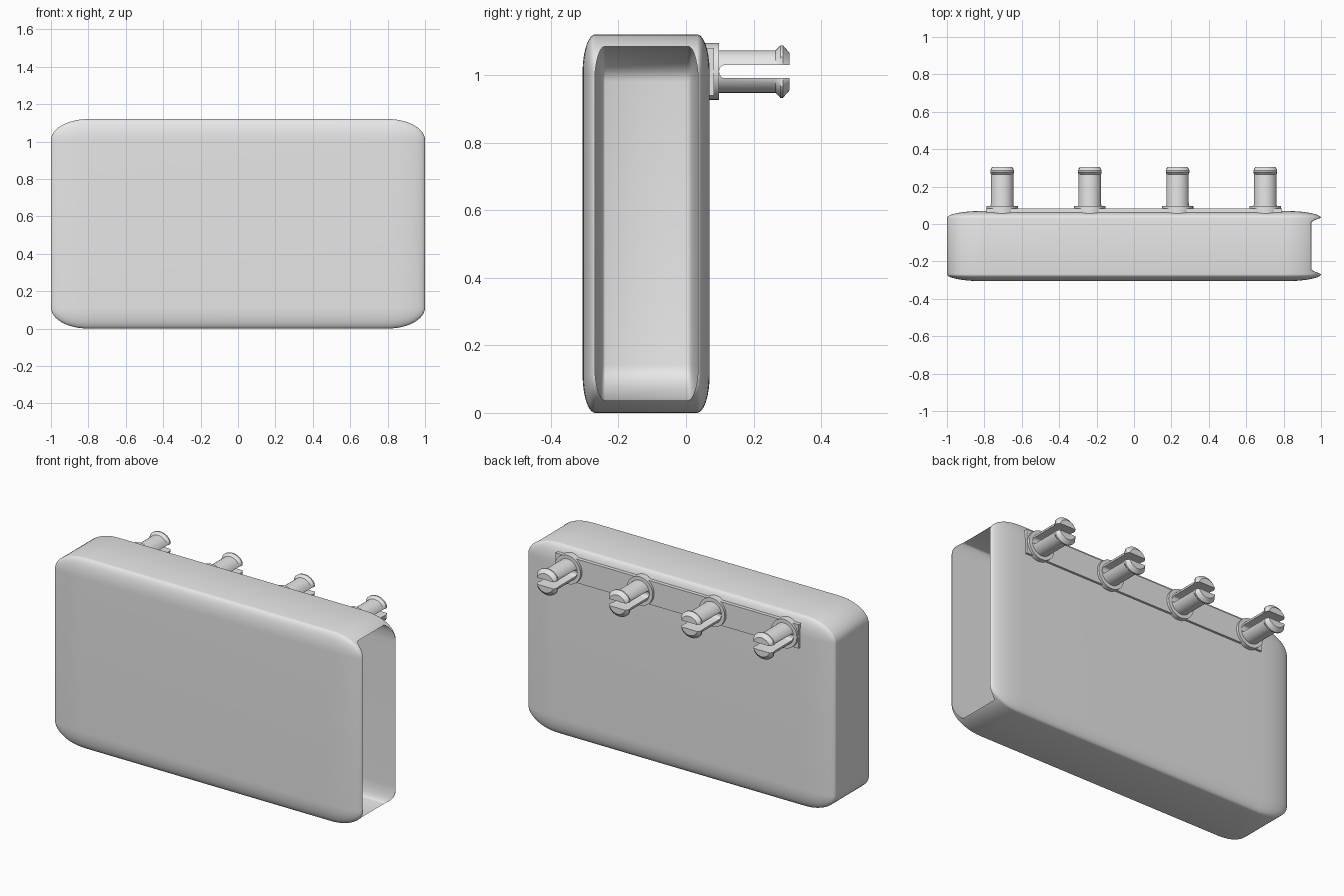
import bpy, bmesh, math
from mathutils import Matrix, Vector

if "Cube" in bpy.data.objects:
    bpy.data.objects.remove(bpy.data.objects["Cube"])

# Single grey material
GREY = (0.8, 0.8, 0.8, 1)
grey = bpy.data.materials.new("plain_grey")
grey.use_nodes = True
grey.diffuse_color = GREY
grey.node_tree.nodes["Principled BSDF"].inputs["Base Color"].default_value = GREY


def make_object(name, bm):
    bmesh.ops.recalc_face_normals(bm, faces=bm.faces)
    mesh = bpy.data.meshes.new(name)
    bm.to_mesh(mesh)
    bm.free()
    mesh.materials.append(grey)
    obj = bpy.data.objects.new(name, mesh)
    bpy.context.collection.objects.link(obj)
    return obj


def box(name, low, high, roundness=0):
    """Box whose rounding stretches with its proportions."""
    low, high = Vector(low), Vector(high)
    bm = bmesh.new()
    bmesh.ops.create_cube(bm, size=2)
    if roundness:
        bmesh.ops.bevel(bm, geom=bm.edges[:], offset=roundness, segments=12,
                        profile=0.5, affect='EDGES')
    size = Matrix.Diagonal((high - low) / 2).to_4x4()
    bm.transform(Matrix.Translation((low + high) / 2) @ size)
    return make_object(name, bm)


def activate(obj):
    bpy.ops.object.select_all(action='DESELECT')
    obj.select_set(True)
    bpy.context.view_layer.objects.active = obj


def cut(obj, cutter):
    mod = obj.modifiers.new("cut", 'BOOLEAN')
    mod.operation = 'DIFFERENCE'
    mod.solver = 'EXACT'
    mod.object = cutter
    activate(obj)
    bpy.ops.object.modifier_apply(modifier=mod.name)
    bpy.data.objects.remove(cutter)


def smooth(obj, angle):
    activate(obj)
    bpy.ops.object.shade_smooth_by_angle(angle=math.radians(angle))


# Hollow case, open at its left end
case = box("case", (-1, -0.306, 0), (1, 0.07, 1.12), 0.2)
cut(case, box("cavity", (-0.95, -0.27, 0.037), (1.6, 0.036, 1.085), 0.2))
smooth(case, 35)

# Mounting strip behind the pegs
PEG_Z = 1.01
box("mounting_strip", (-0.79, 0.045, PEG_Z - 0.07), (0.79, 0.083, PEG_Z + 0.07))

# Turned peg outline: radius, distance along y
PEG_PROFILE = [(0, 0.045), (0.084, 0.045), (0.084, 0.097), (0.063, 0.097),
               (0.063, 0.265), (0.0775, 0.279), (0.0775, 0.287),
               (0.056, 0.306), (0, 0.306)]


def split_peg(name, x):
    bm = bmesh.new()
    verts = [bm.verts.new((0, y, r)) for r, y in PEG_PROFILE]
    edges = [bm.edges.new(pair) for pair in zip(verts, verts[1:])]
    bmesh.ops.spin(bm, geom=verts + edges, cent=(0, 0, 0), axis=(0, 1, 0),
                   angle=math.tau, steps=32)
    bmesh.ops.remove_doubles(bm, verts=bm.verts, dist=0.0002)
    # Flat sides on the snap head
    for v in bm.verts:
        if v.co.y > 0.26:
            v.co.x = max(-0.063, min(0.063, v.co.x))
    bm.transform(Matrix.Translation((x, 0, PEG_Z)))
    peg = make_object(name, bm)

    # Slot with a rounded inner end
    bm = bmesh.new()
    outline = [(0.4, 0.0195)]
    for i in range(9):
        a = math.pi * i / 8
        outline.append((0.113 - 0.015 * math.sin(a), 0.0195 * math.cos(a)))
    outline.append((0.4, -0.0195))
    face = bm.faces.new([bm.verts.new((x - 0.2, y, PEG_Z + z)) for y, z in outline])
    side = bmesh.ops.extrude_face_region(bm, geom=[face])["geom"]
    bmesh.ops.translate(bm, vec=(0.4, 0, 0),
                        verts=[g for g in side if isinstance(g, bmesh.types.BMVert)])
    cut(peg, make_object("slot", bm))
    smooth(peg, 30)


for number, x in enumerate((-0.705, -0.236, 0.233, 0.702), 1):
    split_peg(f"split_peg_{number}", x)
